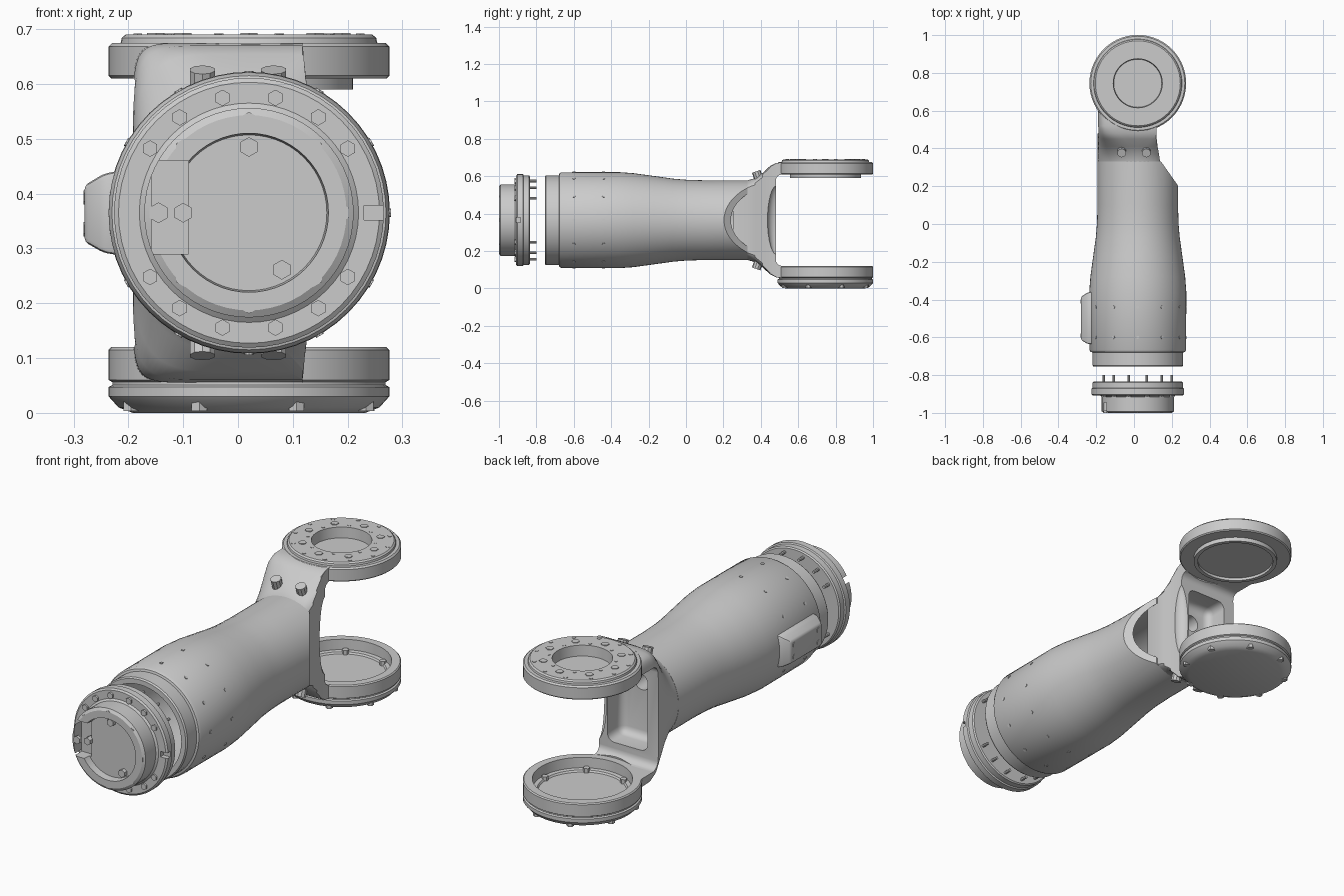
import bpy, bmesh, math
from mathutils import Vector, Matrix

if "Cube" in bpy.data.objects:
    bpy.data.objects.remove(bpy.data.objects["Cube"])

CX, CZ = 0.02, 0.365      # axis of the arm barrel
JY = 0.745                # y of the fork joint axis


def finish(bm, name, angle=30):
    bmesh.ops.recalc_face_normals(bm, faces=bm.faces)
    me = bpy.data.meshes.new(name)
    bm.to_mesh(me)
    bm.free()
    ob = bpy.data.objects.new(name, me)
    bpy.context.collection.objects.link(ob)
    smooth(ob, angle)
    return ob


def smooth(ob, angle=30):
    bpy.ops.object.select_all(action='DESELECT')
    ob.select_set(True)
    bpy.context.view_layer.objects.active = ob
    bpy.ops.object.shade_smooth_by_angle(angle=math.radians(angle))


def skin(bm, rings, closed=False):
    n = max(len(r) for r in rings)
    pairs = list(zip(rings, rings[1:] + rings[:1]))
    for a, b in pairs if closed else pairs[:-1]:
        for i in range(n):
            j = (i + 1) % n
            vs = [a[i % len(a)], a[j % len(a)], b[j % len(b)], b[i % len(b)]]
            vs = list(dict.fromkeys(vs))
            if len(vs) > 2:
                bm.faces.new(vs)


def lathe(name, profile, axis, closed=False, seg=56):
    """Turn (radius, position) points about the barrel (Y) or joint (Z) axis."""
    bm = bmesh.new()
    rings = []
    for r, t in profile:
        ring = []
        for i in range(seg if r else 1):
            c, s = r * math.cos(math.tau * i / seg), r * math.sin(math.tau * i / seg)
            ring.append(bm.verts.new((CX + c, t, CZ + s) if axis == 'Y' else (CX + c, JY + s, t)))
        rings.append(ring)
    skin(bm, rings, closed)
    return finish(bm, name)


def rods(name, points, direction, r, h, sides=6):
    """Many small cylinders; each starts at its point and runs h along direction."""
    bm = bmesh.new()
    for k, p in enumerate(points):
        d = Vector(direction[k] if isinstance(direction, list) else direction).normalized()
        m = Matrix.Translation(Vector(p) + d * h / 2) @ d.to_track_quat('Z', 'Y').to_matrix().to_4x4()
        bmesh.ops.create_cone(bm, cap_ends=True, segments=sides, radius1=r, radius2=r, depth=h, matrix=m)
    return finish(bm, name)


def box(name, lo, hi, bevel=0.0, seg=4):
    bm = bmesh.new()
    lo, hi = Vector(lo), Vector(hi)
    bmesh.ops.create_cube(bm, size=1, matrix=Matrix.Translation((lo + hi) / 2) @ Matrix.Diagonal((*(hi - lo), 1)))
    if bevel:
        bmesh.ops.bevel(bm, geom=bm.edges[:], offset=bevel, segments=seg, profile=0.5, affect='EDGES')
    return finish(bm, name)


def cut(ob, *cutters):
    for c in cutters:
        m = ob.modifiers.new('cut', 'BOOLEAN')
        m.operation, m.object, m.solver = 'DIFFERENCE', c, 'EXACT'
        bpy.context.view_layer.objects.active = ob
        bpy.ops.object.modifier_apply(modifier=m.name)
        bpy.data.objects.remove(c)
    smooth(ob)


def around(r, t, degrees, axis):
    out = []
    for a in map(math.radians, degrees):
        c, s = r * math.cos(a), r * math.sin(a)
        out.append((CX + c, t, CZ + s) if axis == 'Y' else (CX + c, JY + s, t))
    return out


EIGHT = [45 * i for i in range(8)]
TWELVE = [a for q in (0, 180) for a in (q + 33, q + 54, q + 77, q + 103, q + 126, q + 147)]

# barrel shell, with its end cut off at a slant
barrel = lathe('arm_barrel', [
    (.235, -.755), (.24, -.748), (.24, -.68), (.25, -.677), (.256, -.665), (.257, -.36), (.251, -.28),
    (.236, -.17), (.222, -.07), (.216, 0), (.213, .1), (.213, .33),
    (.187, .33), (.187, 0), (.212, -.35), (.212, -.755)], 'Y', closed=True)
bm = bmesh.new()
f = bm.faces.new([bm.verts.new((x, y, .05)) for x, y in
                  ((.14, .335), (.40, -.034), (.5, -.034), (.5, .4), (.14, .4))])
top = bmesh.ops.extrude_face_region(bm, geom=[f])['geom']
bmesh.ops.translate(bm, vec=(0, 0, .65), verts=[v for v in top if isinstance(v, bmesh.types.BMVert)])
cut(barrel, finish(bm, 'slant_cutter'))

# fork neck: round barrel section growing into a tall rounded box
bm = bmesh.new()
rings = []
for y, a, b, n, lim in ((.25, .20, .20, 2, .13), (.33, .212, .213, 2, .138), (.37, .212, .225, 2.3, .132),
                        (.41, .212, .253, 3, .125), (.45, .212, .29, 4.5, .12), (.48, .212, .305, 7, .118),
                        (.52, .212, .31, 10, .118), (.66, .212, .31, 12, .118)):
    ring = []
    for i in range(72):
        c, s = math.cos(math.tau * i / 72), math.sin(math.tau * i / 72)
        x = CX + a * math.copysign(abs(c) ** (2 / n), c)
        ring.append(bm.verts.new((min(x, lim), y, CZ + b * math.copysign(abs(s) ** (2 / n), s))))
    rings.append(ring)
skin(bm, rings)
bm.faces.new(rings[0])
bm.faces.new(rings[-1])
bmesh.ops.remove_doubles(bm, verts=bm.verts, dist=1e-5)
neck = finish(bm, 'fork_neck')
bm = bmesh.new()
bmesh.ops.create_uvsphere(bm, u_segments=32, v_segments=16, radius=1,
                          matrix=Matrix.Translation((.13, .485, CZ)) @ Matrix.Diagonal((.05, .05, .19, 1)))
scoop = finish(bm, 'scoop_cutter')
cut(neck,
    box('gap_cutter', (-.4, .48, .12), (.4, .9, .61), .035),
    lathe('joint_cutter', [(0, -.1), (.25, -.1), (.25, .8), (0, .8)], 'Z'),
    box('pocket_cutter', (-.135, .37, .185), (.075, .56, .545), .035),
    rods('hole_cutter', [(-.03, .28, .45)], (0, 1, 0), .04, .15, 24),
    scoop)

# upper fork disc with recessed centre, lower fork cup with chamfered cover
lathe('upper_fork_disc', [
    (0, .64), (.127, .64), (.13, .69), (.225, .69), (.232, .684), (.234, .675), (.249, .675), (.256, .668),
    (.256, .615), (.251, .61), (.19, .61), (.19, .59), (.172, .59), (.172, .603), (0, .603)], 'Z')
lathe('lower_fork_cup', [
    (0, .062), (.19, .062), (.195, .07), (.213, .072), (.215, .12), (.251, .12), (.256, .115),
    (.256, .06), (.249, .056), (.249, .051), (.256, .047), (.256, .03), (.238, .01), (.212, 0), (0, 0)], 'Z')
rods('upper_disc_bolts', around(.17, .683, EIGHT, 'Z'), (0, 0, 1), .018, .01)
rods('upper_disc_small_bolts', around(.21, .683, [30 * i + 15 for i in range(12)], 'Z'), (0, 0, 1), .009, .009)
rods('upper_disc_dowels', around(.148, .683, [45 * i + 22 for i in range(8)], 'Z'), (0, 0, 1), .007, .009)
rods('lower_cover_bolts', around(.232, .003, [45 * i + 22 for i in range(8)], 'Z'), (0, 0, 1), .016, .03)
rods('lower_cup_bolts', around(.195, .06, [60 * i for i in range(6)], 'Z'), (0, 0, 1), .015, .022)

# bosses on the sloping shoulders, top and bottom
for side, s in (('upper', 1), ('lower', -1)):
    rods(side + '_shoulder_bosses', [(x, .40, CZ + s * .19) for x in (-.065, .065)],
         (0, -.35, s), .024, .075, 10)

# drive flange standing off the barrel
flange = lathe('drive_flange', [
    (0, -.965), (.142, -.965), (.145, -1), (.178, -1), (.191, -.992), (.191, -.915), (.2, -.908), (.238, -.908),
    (.246, -.902), (.246, -.872), (.24, -.868), (.24, -.84), (.234, -.835), (0, -.835)], 'Y')
cut(flange,
    box('connector_cutter', (-.158, -1.05, .29), (-.09, -.945, .46)),
    box('key_slot_cutter', (.23, -.95, .352), (.28, -.885, .378)))
rods('flange_bolts', around(.215, -.916, TWELVE, 'Y'), (0, 1, 0), .015, .02)
rods('motor_bolts', around(.165, -1.0, EIGHT, 'Y'), (0, 1, 0), .019, .015)
rods('inner_bolts', around(.12, -.985, (90, 180, 300), 'Y'), (0, 1, 0), .018, .03)
rods('locating_pins', around(.215, -.84, TWELVE, 'Y'), (0, 1, 0), .007, .04, 8)

# side cover on the barrel
bm = bmesh.new()
levels = [[bm.verts.new((x, y, z)) for y, z in ((y0, z0), (y1, z0), (y1, z1), (y0, z1))]
          for x, y0, y1, z0, z1 in ((-.20, -.638, -.358, .285, .445), (-.245, -.635, -.362, .292, .436),
                                    (-.28, -.615, -.385, .312, .415))]
skin(bm, levels)
bm.faces.new(levels[0])
bm.faces.new(levels[-1])
bmesh.ops.bevel(bm, geom=bm.edges[:], offset=.008, segments=2, profile=.5, affect='EDGES')
finish(bm, 'side_cover')
rods('side_cover_bolts', [(-.272, y, z) for y in (-.59, -.41) for z in (.335, .393)], (-1, 0, 0), .013, .01)

# screw heads round the barrel
pts, dirs = [], []
for y in (-.6, -.44):
    for a in range(0, 360, 30):
        if a != 180:
            pts += around(.25, y, (a,), 'Y')
            dirs.append((math.cos(math.radians(a)), 0, math.sin(math.radians(a))))
rods('barrel_screws', pts, dirs, .008, .009, 8)
